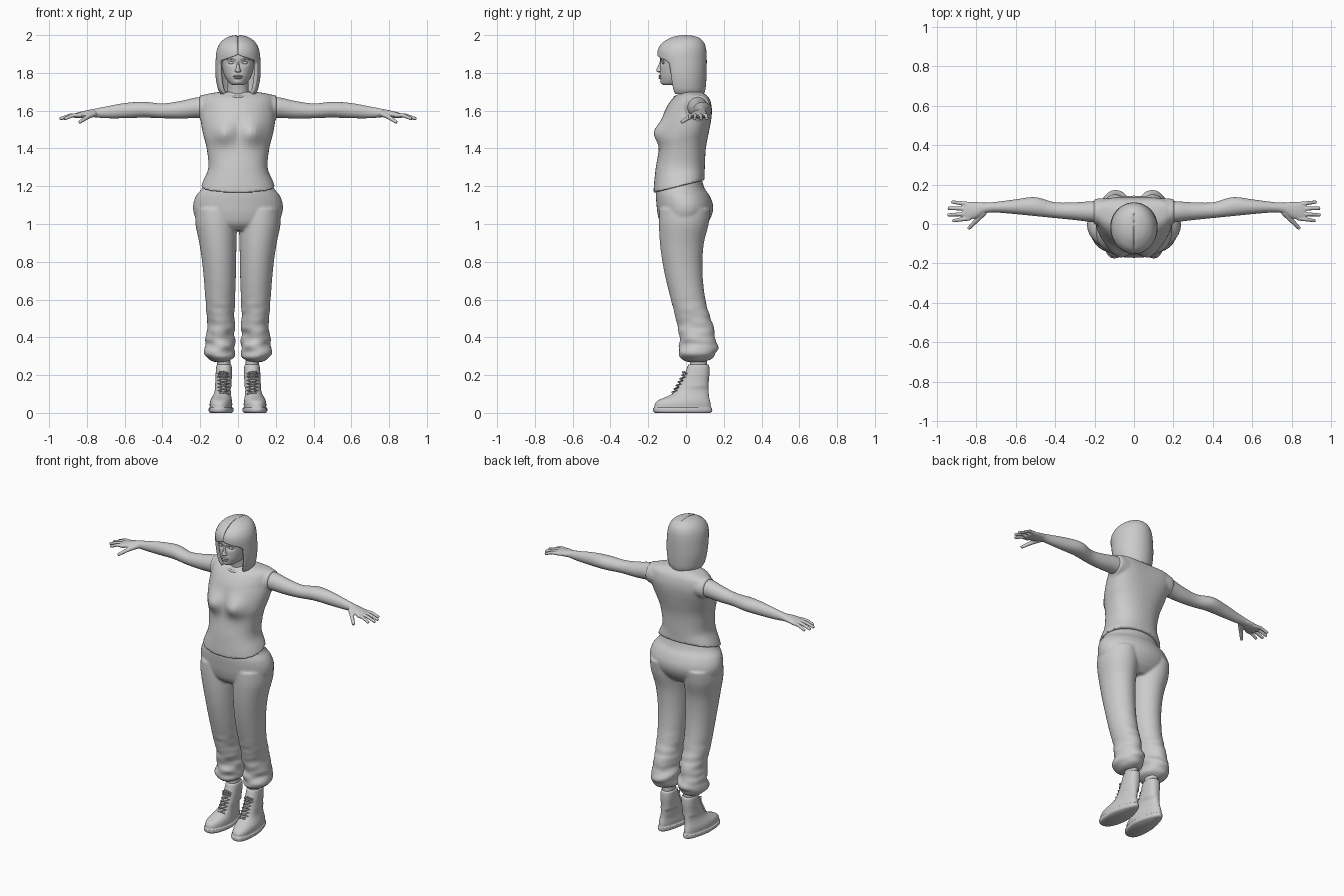
import bpy, bmesh, math
from mathutils import Vector, Matrix, noise

cube = bpy.data.objects.get("Cube")
if cube:
    bpy.data.objects.remove(cube, do_unlink=True)

grey = bpy.data.materials.new("plain grey")
grey.use_nodes = True
grey.diffuse_color = (0.6, 0.6, 0.6, 1)
grey.node_tree.nodes["Principled BSDF"].inputs["Base Color"].default_value = (0.6, 0.6, 0.6, 1)


def finish(name, bm, mirror=False):
    """Turn a bmesh into an object, optionally with its mirror image."""
    if mirror:
        copy = bmesh.ops.duplicate(bm, geom=bm.verts[:] + bm.edges[:] + bm.faces[:])["geom"]
        for v in copy:
            if isinstance(v, bmesh.types.BMVert):
                v.co.x *= -1
    bmesh.ops.recalc_face_normals(bm, faces=bm.faces[:])
    mesh = bpy.data.meshes.new(name)
    bm.to_mesh(mesh)
    bm.free()
    mesh.materials.append(grey)
    ob = bpy.data.objects.new(name, mesh)
    bpy.context.collection.objects.link(ob)
    return ob


def smooth_rows(rows, steps):
    """Catmull-Rom interpolation through the section table."""
    out = []
    for i in range(len(rows) - 1):
        a, b, c, d = (rows[max(0, min(len(rows) - 1, i + k))] for k in (-1, 0, 1, 2))
        for s in range(steps):
            t = s / steps
            out.append([q + t * (r - p) / 2 + t * t * (2 * p - 5 * q + 4 * r - u) / 2
                        + t ** 3 * (3 * q - p - 3 * r + u) / 2
                        for p, q, r, u in zip(a, b, c, d)])
    return out + [list(rows[-1])]


def loft(name, rows, axis="z", power=2.0, shape=None, gap=None, mirror=False, steps=5, sides=40):
    """Skin sections (position, low a, high a, low b, high b) along an axis."""
    bm = bmesh.new()
    rings = []
    for t, a0, a1, b0, b1 in smooth_rows(rows, steps):
        g = gap(t) if gap else 0
        ring = []
        for i in range(sides + (1 if gap else 0)):
            ang = -math.pi / 2 + g + (math.tau - 2 * g) * i / sides
            c, s = math.cos(ang), math.sin(ang)
            a = (a0 + a1) / 2 + (a1 - a0) / 2 * math.copysign(abs(c) ** (2 / power), c)
            b = (b0 + b1) / 2 + (b1 - b0) / 2 * math.copysign(abs(s) ** (2 / power), s)
            p = Vector((a, b, t) if axis == "z" else (t, a, b))
            ring.append(bm.verts.new(shape(p) if shape else p))
        rings.append(ring)
    for low, high in zip(rings, rings[1:]):
        for i in range(sides):
            j = (i + 1) % len(low)
            bm.faces.new((low[i], low[j], high[j], high[i]))
    if not gap:
        bm.faces.new(rings[0][::-1])
    bm.faces.new(rings[-1])
    return finish(name, bm, mirror)


def even(rows):
    """Expand (z, half width, front, back) into a section centred on x = 0."""
    return [(z, -w, w, f, b) for z, w, f, b in rows]


def tube(name, points, radius, tip=1.0, closed=False, mirror=False):
    """Round tube through points, tapering towards its tip."""
    curve = bpy.data.curves.new(name, "CURVE")
    curve.dimensions, curve.bevel_depth, curve.bevel_resolution = "3D", radius, 2
    curve.use_fill_caps = True
    line = curve.splines.new("POLY")
    line.points.add(len(points) - 1)
    line.use_cyclic_u = closed
    for i, (p, co) in enumerate(zip(line.points, points)):
        p.co = (*co, 1)
        p.radius = 1 + (tip - 1) * i / (len(points) - 1)
    temp = bpy.data.objects.new(name, curve)
    mesh = bpy.data.meshes.new_from_object(temp)
    bm = bmesh.new()
    bm.from_mesh(mesh)
    bpy.data.objects.remove(temp)
    bpy.data.meshes.remove(mesh)
    bmesh.ops.remove_doubles(bm, verts=bm.verts[:], dist=1e-5)
    return finish(name, bm, mirror)


def blob(name, centre, size, mirror=False):
    bm = bmesh.new()
    bmesh.ops.create_uvsphere(bm, u_segments=20, v_segments=12, radius=1,
                              matrix=Matrix.Translation(centre) @ Matrix.Diagonal((*size, 1)))
    return finish(name, bm, mirror)


def select(obs):
    bpy.ops.object.select_all(action="DESELECT")
    for ob in obs:
        ob.select_set(True)
    bpy.context.view_layer.objects.active = obs[0]


def fuse(obs, voxel, rounds):
    """Join parts and blend them into one skin."""
    select(obs)
    bpy.ops.object.join()
    mod = obs[0].modifiers.new("skin", "REMESH")
    mod.mode, mod.voxel_size, mod.use_smooth_shade = "VOXEL", voxel, True
    mod = obs[0].modifiers.new("soften", "SMOOTH")
    mod.iterations, mod.factor = rounds, 0.5


def bump(dx, dz, wx, wz):
    return math.exp(-(dx / wx) ** 2 - (dz / wz) ** 2)


# Shirt with a tilted hem, a bust and short sleeves
def shirt_shape(p):
    if p.y < 0:
        p.y -= 0.047 * bump(abs(p.x) - 0.075, p.z - 1.485, 0.06, 0.06)
    p.y += max(0, min(1, (p.z - 1.45) / 0.15)) * p.x ** 2
    p.z += max(0, (1.3 - p.z) / 0.1) * (p.y + 0.03) * 0.25
    return p

shirt = loft("shirt", even([
    (1.2, 0.196, -0.172, 0.098), (1.23, 0.184, -0.17, 0.098), (1.3, 0.157, -0.16, 0.1),
    (1.4, 0.166, -0.142, 0.105), (1.48, 0.186, -0.133, 0.12), (1.55, 0.198, -0.125, 0.133),
    (1.6, 0.2, -0.112, 0.137), (1.64, 0.2, -0.09, 0.132), (1.67, 0.195, -0.065, 0.12),
    (1.688, 0.165, -0.04, 0.1), (1.7, 0.09, -0.03, 0.085)]), power=2.3, shape=shirt_shape)
sleeves = loft("sleeves", [(0.1, -0.03, 0.13, 1.54, 1.69), (0.17, -0.01, 0.13, 1.55, 1.686),
                           (0.205, 0, 0.125, 1.555, 1.68)], axis="x", mirror=True)
fuse([shirt, sleeves], 0.008, 4)
collar = [(0.068 * math.cos(a), 0.015 + 0.073 * math.sin(a), 1.687 + 0.016 * math.sin(a))
          for a in (math.tau * i / 32 for i in range(32))]
tube("collar", collar, 0.008, closed=True)


# Loose trousers gathered above the ankles
def folds(p):
    amount = 0.016 * max(0, min(1, (0.65 - p.z) / 0.3))
    n = noise.noise(Vector((p.x * 10, p.y * 10, p.z * 28)))
    out = Vector((p.x - 0.093, p.y - 0.05, 0)).normalized()
    return p + out * amount * n

trousers = loft("trousers", even([
    (0.965, 0.13, -0.1, 0.07), (1.0, 0.2, -0.135, 0.11), (1.05, 0.232, -0.15, 0.138),
    (1.1, 0.238, -0.156, 0.143), (1.15, 0.222, -0.16, 0.125), (1.19, 0.19, -0.158, 0.098),
    (1.25, 0.165, -0.14, 0.08)]))
legs = loft("legs", [
    (0.27, 0.05, 0.13, 0.01, 0.1), (0.28, 0.032, 0.152, -0.012, 0.125),
    (0.3, 0.016, 0.168, -0.032, 0.15), (0.34, 0.012, 0.176, -0.036, 0.17),
    (0.4, 0.02, 0.167, -0.036, 0.158), (0.5, 0.018, 0.165, -0.055, 0.13),
    (0.6, 0.016, 0.173, -0.08, 0.103), (0.7, 0.012, 0.18, -0.105, 0.09),
    (0.8, 0.01, 0.19, -0.125, 0.087), (0.9, 0.008, 0.205, -0.138, 0.095),
    (1, 0.005, 0.225, -0.143, 0.12), (1.08, 0.01, 0.225, -0.14, 0.13)],
    shape=folds, mirror=True, steps=8, sides=56)
fuse([trousers, legs], 0.007, 5)


# Boots with narrowed heels, ankles and crossed laces
def boot_shape(p):
    if p.z < 0.13:
        p.x = 0.09 + (p.x - 0.09) * (1 - 2.2 * max(0, p.y + 0.02))
        p.x += 0.08 * max(0, -p.y - 0.05)
    return p

loft("boots", [
    (0, 0.032, 0.148, -0.163, 0.128), (0.008, 0.024, 0.155, -0.173, 0.138),
    (0.024, 0.024, 0.155, -0.174, 0.138), (0.03, 0.03, 0.15, -0.168, 0.132),
    (0.05, 0.03, 0.15, -0.163, 0.13), (0.068, 0.032, 0.146, -0.145, 0.126),
    (0.085, 0.034, 0.138, -0.105, 0.122), (0.11, 0.034, 0.128, -0.062, 0.12),
    (0.16, 0.034, 0.12, -0.03, 0.12), (0.21, 0.032, 0.118, -0.005, 0.124),
    (0.25, 0.034, 0.114, 0.01, 0.122), (0.256, 0.042, 0.106, 0.02, 0.112)],
    power=2.3, shape=boot_shape, mirror=True)
loft("ankles", [(0.22, 0.04, 0.108, 0.02, 0.11), (0.33, 0.042, 0.115, 0.02, 0.11)], mirror=True)
for side in (-1, 1):
    zigzag = []
    for i in range(7):
        x, z = side * (-1) ** i * 0.027, 0.1 + 0.018 * i
        y = -0.068 + 0.0105 * i
        zigzag += [(0.077 + x, y + 0.008, z), (0.077, y - 0.004, z + 0.009)]
    tube("laces", zigzag, 0.005, mirror=True)
tube("lace_bow", [(0.05, 0.0, 0.195), (0.06, -0.018, 0.215), (0.077, -0.012, 0.21),
                  (0.095, -0.018, 0.218), (0.107, 0.002, 0.19)], 0.004, mirror=True)

# Arms and hands
arms = loft("arms", [
    (0.13, 0, 0.12, 1.56, 1.675), (0.22, 0.01, 0.115, 1.562, 1.67),
    (0.3, 0.02, 0.11, 1.558, 1.652), (0.4, 0.03, 0.11, 1.56, 1.638),
    (0.5, 0.04, 0.136, 1.563, 1.647), (0.6, 0.05, 0.125, 1.56, 1.64),
    (0.7, 0.058, 0.112, 1.56, 1.622), (0.76, 0.054, 0.108, 1.565, 1.61),
    (0.8, 0.03, 0.112, 1.563, 1.602), (0.85, 0.02, 0.111, 1.56, 1.59),
    (0.87, 0.03, 0.1, 1.563, 1.583)], axis="x", mirror=True)
hand_parts = [arms]
for y, tip_x, tip_y in ((0.1, 0.925, 0.112), (0.077, 0.944, 0.08), (0.052, 0.945, 0.046), (0.03, 0.92, 0.016)):
    path = [(0.83, y, 1.576), ((0.83 + tip_x) / 2, (y + tip_y) / 2, 1.575), (tip_x, tip_y, 1.556)]
    hand_parts.append(tube("finger", path, 0.0125, 0.7, mirror=True))
hand_parts.append(tube("thumb", [(0.76, 0.06, 1.585), (0.795, 0.022, 1.568), (0.84, -0.024, 1.538)],
                       0.017, 0.55, mirror=True))
fuse(hand_parts, 0.004, 3)


# Head, neck and face
def face_shape(p):
    if p.y < -0.06:
        p.y += 0.011 * bump(abs(p.x) - 0.034, p.z - 1.853, 0.02, 0.012)
        p.y -= 0.005 * bump(p.x, p.z - 1.78, 0.03, 0.02)
        p.y -= 0.007 * bump(p.x, p.z - 1.75, 0.025, 0.012)
    return p

loft("head", even([
    (1.735, 0.028, -0.118, -0.04), (1.745, 0.045, -0.126, 0), (1.77, 0.064, -0.133, 0.05),
    (1.8, 0.077, -0.136, 0.08), (1.85, 0.087, -0.137, 0.09), (1.9, 0.089, -0.136, 0.09),
    (1.95, 0.07, -0.11, 0.07), (1.98, 0.04, -0.07, 0.05)]), power=2.2, shape=face_shape, steps=8, sides=72)
loft("neck", even([(1.64, 0.07, -0.04, 0.075), (1.7, 0.056, -0.04, 0.068), (1.8, 0.055, -0.06, 0.065)]))
loft("nose", even([(1.802, 0.006, -0.145, -0.11), (1.808, 0.017, -0.155, -0.11), (1.82, 0.012, -0.156, -0.11),
                   (1.84, 0.008, -0.146, -0.11), (1.868, 0.008, -0.136, -0.11)]), sides=20)
blob("eyes", (0.035, -0.119, 1.853), (0.016, 0.009, 0.007), mirror=True)
tube("brows", [(0.013, -0.134, 1.866), (0.036, -0.131, 1.875), (0.06, -0.116, 1.872)], 0.005, 0.6, mirror=True)
for name, z, width in (("upper_lip", 1.783, 0.026), ("lower_lip", 1.773, 0.021)):
    blob(name, (0, -0.136, z), (width, 0.01, 0.0055))


# Chin-length hair, open around the face, with a centre parting
def hair_gap(z):
    t = max(0, min(1, (1.9 - z) / 0.045))
    return 0.98 * t * t * (3 - 2 * t)

def parting(p):
    if p.z > 1.9 and p.y < 0.05:
        p.z -= 0.006 * math.exp(-(p.x / 0.006) ** 2)
    return p

hair = loft("hair", even([
    (1.688, 0.092, -0.1, 0.095), (1.72, 0.108, -0.118, 0.104), (1.8, 0.12, -0.135, 0.109),
    (1.9, 0.116, -0.152, 0.109), (1.95, 0.1, -0.135, 0.1), (1.98, 0.072, -0.095, 0.078),
    (1.995, 0.038, -0.055, 0.045), (2, 0.01, -0.015, 0.005)]), gap=hair_gap, shape=parting, steps=8, sides=64)
shell = hair.modifiers.new("thickness", "SOLIDIFY")
shell.thickness, shell.offset = 0.018, -1

select([ob for ob in bpy.context.collection.objects if ob.type == "MESH" and grey.name in ob.data.materials])
bpy.ops.object.shade_smooth_by_angle(angle=math.radians(50))
